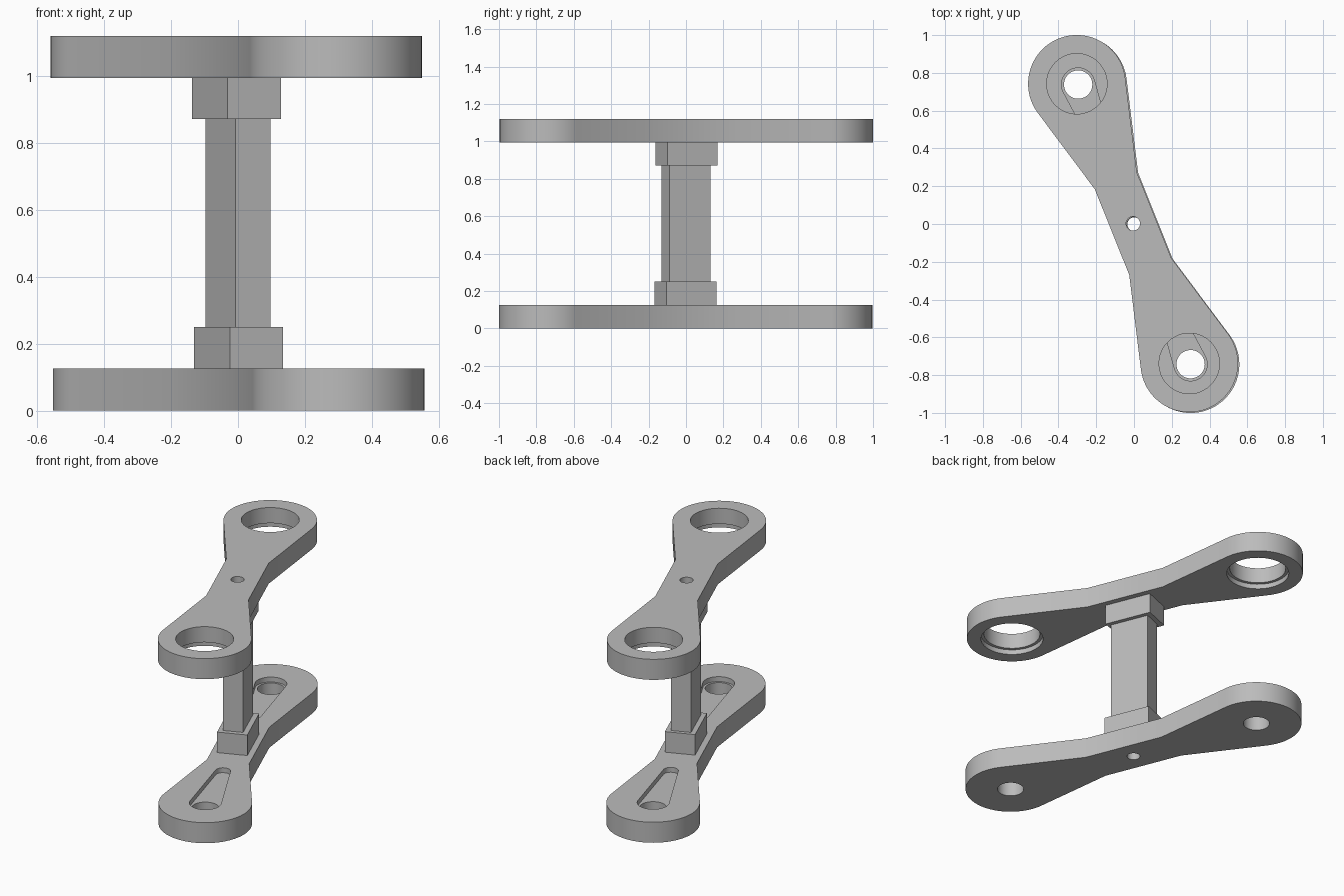
import bpy
import bmesh
from math import acos, asin, atan2, cos, hypot, pi, radians, sin
from mathutils import Matrix

cube = bpy.data.objects.get("Cube")
if cube:
    bpy.data.objects.remove(cube, do_unlink=True)

TURN = Matrix.Rotation(radians(21.9), 4, "Z")
REACH = 0.798          # arm centre to lobe centre
PLATE = 0.125          # plate thickness
TOP_Z = 0.995          # underside of the upper plate
TOTAL = TOP_Z + PLATE

grey = bpy.data.materials.new("plain grey")
grey.use_nodes = True
colour = (0.5, 0.5, 0.5, 1)
grey.diffuse_color = colour
grey.node_tree.nodes["Principled BSDF"].inputs["Base Color"].default_value = colour


def arc(y, r, start, end, steps=48):
    return [(r * cos(start + (end - start) * i / steps),
             y + r * sin(start + (end - start) * i / steps)) for i in range(steps + 1)]


def circle(y, r):
    return arc(y, r, 0, 2 * pi)[:-1]


def flip(points):
    return [(-x, -y) for x, y in points]


def arm_outline(r=0.258, waist=0.12, waist_y=0.245):
    # Straight waist running tangentially into a round lobe at each end
    dx, dy = waist, waist_y - REACH
    a = atan2(dy, dx) + acos(r / hypot(dx, dy))
    half = [(waist, waist_y)] + arc(REACH, r, a, pi - a) + [(-waist, waist_y)]
    return half + flip(half)


def slot_outline(big=0.088, small=0.042, inner=0.37):
    # Tapered slot, wide at the lobe and narrow toward the waist
    a = asin((big - small) / (REACH - inner))
    return arc(REACH, big, -a, pi + a) + arc(inner, small, pi + a, 2 * pi - a, 24)


def rectangle(a, b):
    return [(a, b), (-a, b), (-a, -b), (a, -b)]


def prism(name, outline, z0, z1):
    bm = bmesh.new()
    face = bm.faces.new([bm.verts.new((x, y, z0)) for x, y in outline])
    top = bmesh.ops.extrude_face_region(bm, geom=[face])["geom"]
    bmesh.ops.translate(bm, vec=(0, 0, z1 - z0),
                        verts=[v for v in top if isinstance(v, bmesh.types.BMVert)])
    bmesh.ops.recalc_face_normals(bm, faces=bm.faces)
    mesh = bpy.data.meshes.new(name)
    bm.to_mesh(mesh)
    bm.free()
    obj = bpy.data.objects.new(name, mesh)
    bpy.context.collection.objects.link(obj)
    return obj


def part(name, outline, z0, z1, cuts, shift=(0, 0)):
    """Prism with each (outline, z0, z1) in cuts removed, then turned into place."""
    obj = prism(name, outline, z0, z1)
    cutters = [prism("cutter", *c) for c in cuts]
    for c in cutters:
        c.hide_render = True
        mod = obj.modifiers.new("cut", "BOOLEAN")
        mod.operation, mod.solver, mod.object = "DIFFERENCE", "EXACT", c
    bpy.context.view_layer.update()
    graph = bpy.context.evaluated_depsgraph_get()
    mesh = bpy.data.meshes.new_from_object(obj.evaluated_get(graph))
    obj.modifiers.clear()
    obj.data = mesh
    for c in cutters:
        bpy.data.objects.remove(c, do_unlink=True)
    mesh.transform(Matrix.Translation((*shift, 0)) @ TURN)
    mesh.materials.clear()
    mesh.materials.append(grey)
    bpy.ops.object.select_all(action="DESELECT")
    obj.select_set(True)
    bpy.context.view_layer.objects.active = obj
    bpy.ops.object.shade_smooth_by_angle(angle=radians(30))
    return obj


bore = (circle(0, 0.037), -0.1, TOTAL + 0.1)
low, high = (0.002, -0.002), (-0.005, 0.002)

# Lower plate: bolt holes with tapered recesses on its upper face
cuts = [bore]
for side in (list, flip):
    cuts.append((side(circle(REACH, 0.075)), -0.1, 0.2))
    cuts.append((side(slot_outline()), PLATE - 0.03, 0.2))
part("lower_plate", arm_outline(), 0, PLATE, cuts, low)

# Upper plate: wide holes, stepped out on the underside
cuts = [bore]
for side in (list, flip):
    cuts.append((side(circle(REACH, 0.16)), TOP_Z - 0.1, TOTAL + 0.1))
    cuts.append((side(circle(REACH, 0.178)), TOP_Z - 0.1, TOP_Z + 0.03))
part("upper_plate", arm_outline(), TOP_Z, TOTAL, cuts, high)

# Central post and its collars
collar = rectangle(0.0857, 0.1436)
part("lower_collar", collar, PLATE, 0.25, [bore], low)
part("upper_collar", collar, 0.872, TOP_Z, [bore], high)
part("post", rectangle(0.0566, 0.119), 0.25, 0.872, [bore])
